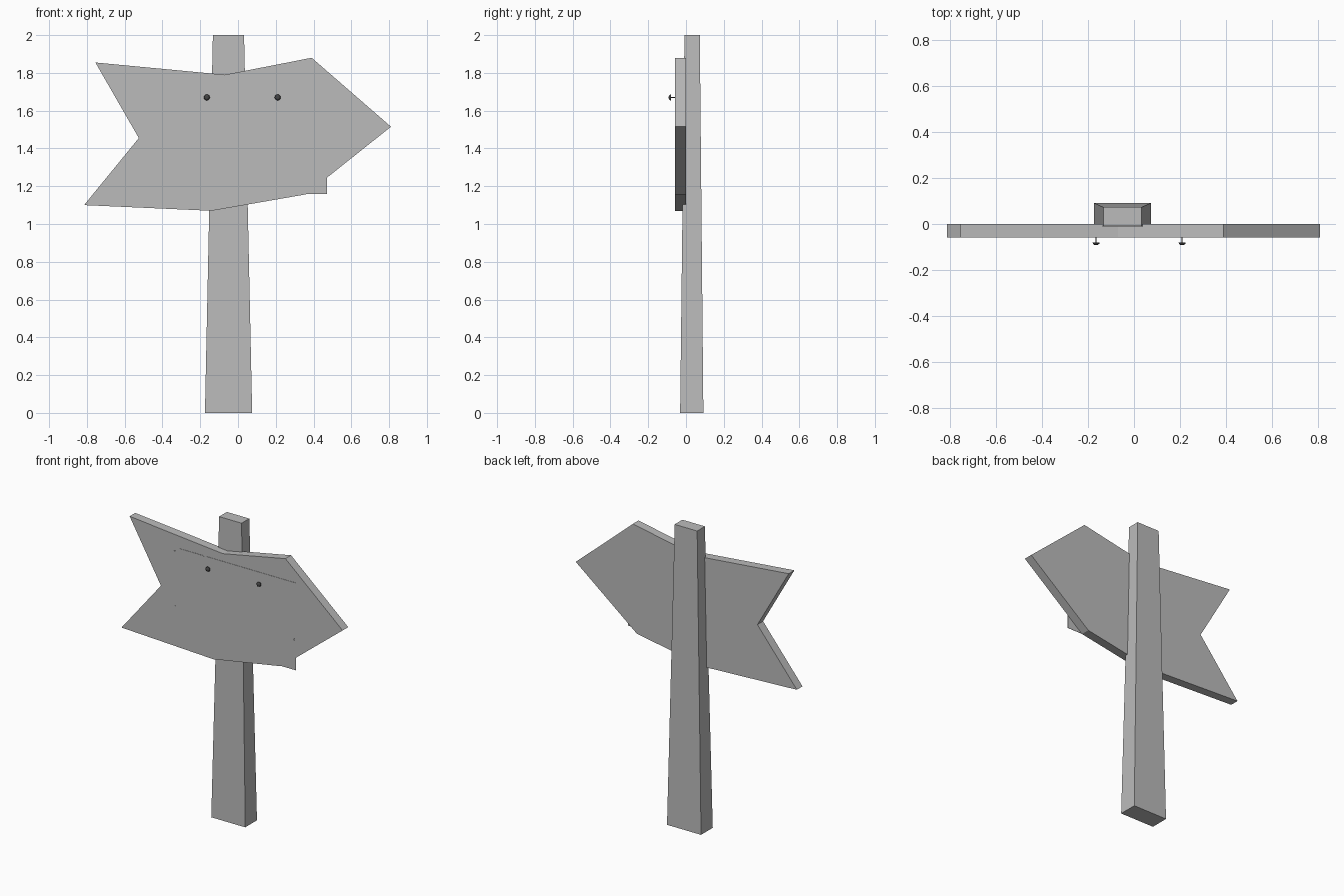
import bpy
import bmesh
import math

cube = bpy.data.objects.get("Cube")
if cube:
    bpy.data.objects.remove(cube, do_unlink=True)


def material(name, rgb):
    mat = bpy.data.materials.new(name)
    mat.use_nodes = True
    mat.diffuse_color = (*rgb, 1)
    node = next(n for n in mat.node_tree.nodes if n.type == "BSDF_PRINCIPLED")
    node.inputs["Base Color"].default_value = (*rgb, 1)
    return mat


grey = material("plain grey", (0.5, 0.5, 0.5))
dark = material("dark pin", (0.06, 0.06, 0.06))


def finish(name, bm, mat):
    mesh = bpy.data.meshes.new(name)
    bmesh.ops.recalc_face_normals(bm, faces=bm.faces)
    bm.to_mesh(mesh)
    bm.free()
    mesh.materials.append(mat)
    obj = bpy.data.objects.new(name, mesh)
    bpy.context.collection.objects.link(obj)
    return obj


def slab(name, outline, front, back, mat):
    """Extrude an x-z outline from the front plane to the back plane."""
    bm = bmesh.new()
    face = bm.faces.new([bm.verts.new((x, front, z)) for x, z in outline])
    ext = bmesh.ops.extrude_face_region(bm, geom=[face], use_keep_orig=True)
    moved = [v for v in ext["geom"] if isinstance(v, bmesh.types.BMVert)]
    bmesh.ops.translate(bm, verts=moved, vec=(0, back - front, 0))
    return finish(name, bm, mat)


def ring(bm, x0, x1, y0, y1, z):
    return [bm.verts.new((x, y, z)) for x, y in
            ((x0, y0), (x1, y0), (x1, y1), (x0, y1))]


# Tapered post
bm = bmesh.new()
low = ring(bm, -0.175, 0.075, -0.031, 0.092, 0)
high = ring(bm, -0.133, 0.032, -0.008, 0.073, 2)
bm.faces.new(low)
bm.faces.new(high)
for i in range(4):
    j = (i + 1) % 4
    bm.faces.new((low[i], low[j], high[j], high[i]))
finish("post", bm, grey)

# Arrow-shaped board with a notched tail
slab("arrow_board", [
    (-0.755, 1.855), (-0.07, 1.79), (0.39, 1.88), (0.81, 1.515),
    (0.36, 1.157), (-0.14, 1.07), (-0.815, 1.10), (-0.525, 1.455),
], -0.059, 0, grey)

# Thin notice sheet with torn edges
slab("notice_sheet", [
    (-0.44, 1.71), (-0.41, 1.72), (-0.385, 1.74), (-0.22, 1.74),
    (-0.205, 1.735), (-0.19, 1.74), (0.47, 1.74), (0.47, 1.38),
    (0.45, 1.36), (0.47, 1.345), (0.47, 1.16), (-0.19, 1.16),
    (-0.205, 1.167), (-0.22, 1.16), (-0.44, 1.16), (-0.44, 1.34),
    (-0.412, 1.355), (-0.44, 1.37),
], -0.062, -0.06, grey)


# Domed pins: a lathed profile of (radius, y)
def pin(name, x, z):
    profile = [(0.002, -0.055), (0.002, -0.08), (0.016, -0.08),
               (0.014, -0.086), (0.008, -0.091), (0, -0.092)]
    bm = bmesh.new()
    verts = [bm.verts.new((x + r, y, z)) for r, y in profile]
    edges = [bm.edges.new(pair) for pair in zip(verts, verts[1:])]
    bmesh.ops.spin(bm, geom=verts + edges, cent=(x, 0, z), axis=(0, 1, 0),
                   angle=math.tau, steps=12)
    bmesh.ops.remove_doubles(bm, verts=bm.verts, dist=0.0002)
    finish(name, bm, dark)


pin("right_pin", -0.165, 1.67)
pin("left_pin", 0.21, 1.67)
